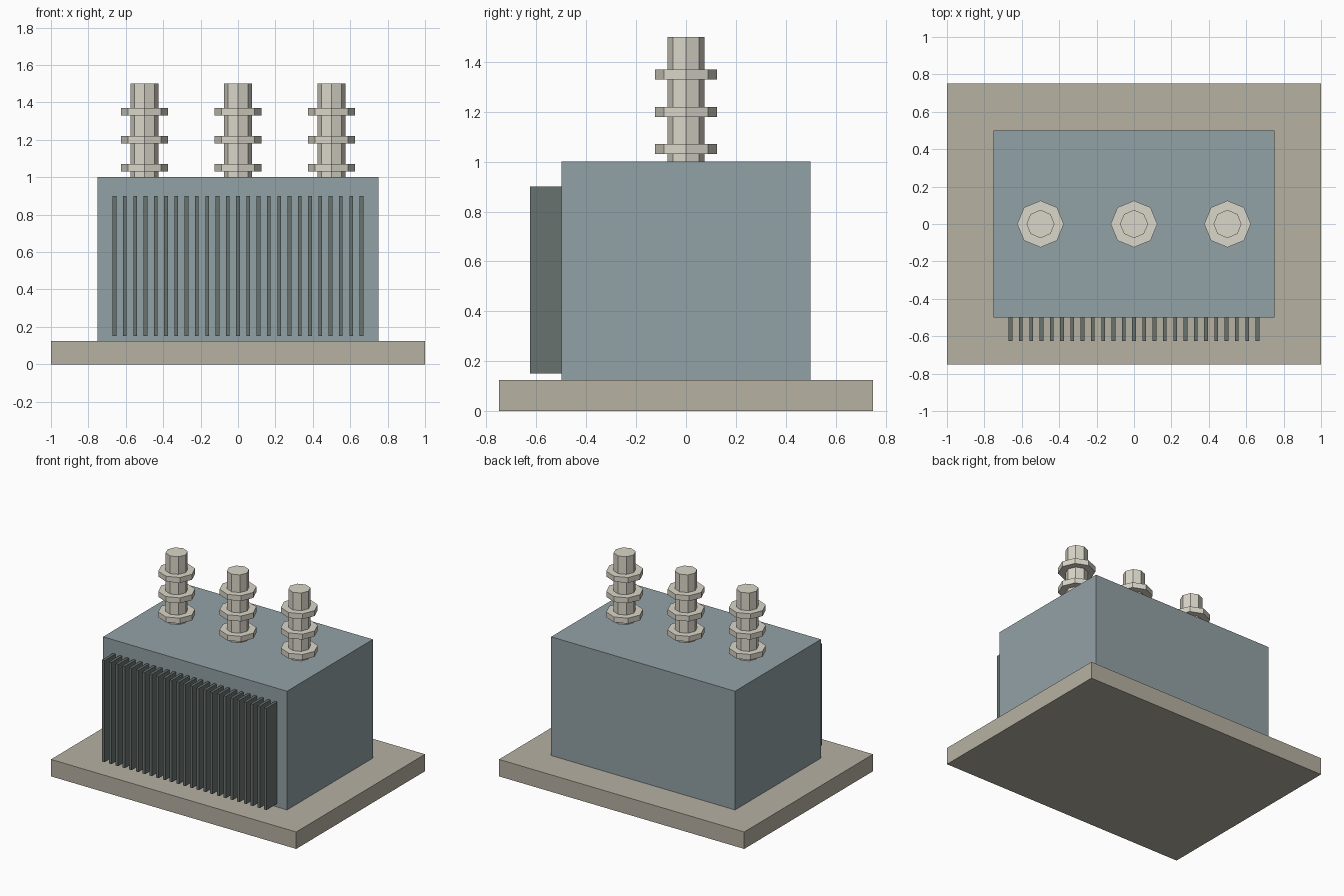
import bpy

if "Cube" in bpy.data.objects:
    bpy.data.objects.remove(bpy.data.objects["Cube"])


def material(name, rgb):
    m = bpy.data.materials.new(name)
    m.diffuse_color = (*rgb, 1)
    m.use_nodes = True
    m.node_tree.nodes["Principled BSDF"].inputs["Base Color"].default_value = m.diffuse_color
    return m


CONCRETE = material("concrete", (0.47, 0.44, 0.36))
PAINT = material("blue_grey_paint", (0.29, 0.36, 0.38))
DARK = material("dark_metal", (0.14, 0.17, 0.16))
CERAMIC = material("ceramic", (0.70, 0.67, 0.58))


def finish(name, mat):
    obj = bpy.context.object
    obj.name = name
    obj.data.materials.append(mat)
    return obj


def box(name, x, y, z, mat):
    """Box from (min, max) ranges on each axis."""
    ranges = (x, y, z)
    bpy.ops.mesh.primitive_cube_add(size=1, location=[(a + b) / 2 for a, b in ranges])
    obj = finish(name, mat)
    for v in obj.data.vertices:
        v.co = [c * (b - a) for c, (a, b) in zip(v.co, ranges)]
    return obj


def octagon(name, x, radius, z0, z1, mat):
    bpy.ops.mesh.primitive_cylinder_add(vertices=8, radius=radius, depth=z1 - z0,
                                        location=(x, 0, (z0 + z1) / 2))
    return finish(name, mat)


# Concrete pad and tank
box("base_pad", (-1, 1), (-0.75, 0.75), (0, 0.125), CONCRETE)
box("tank", (-0.75, 0.75), (-0.5, 0.5), (0.125, 1), PAINT)

# Row of cooling fins on the front
for i in range(25):
    x = (i - 12) * 0.055
    box(f"cooling_fin_{i + 1}", (x - 0.01, x + 0.01), (-0.625, -0.5), (0.15, 0.9), DARK)

# Three bushings, each a post with three insulator discs
for i, x in enumerate((-0.5, 0, 0.5), 1):
    octagon(f"bushing_post_{i}", x, 0.075, 1, 1.5, CERAMIC)
    for j, z in enumerate((1.05, 1.2, 1.35), 1):
        octagon(f"insulator_disc_{i}_{j}", x, 0.125, z - 0.02, z + 0.02, CERAMIC)
